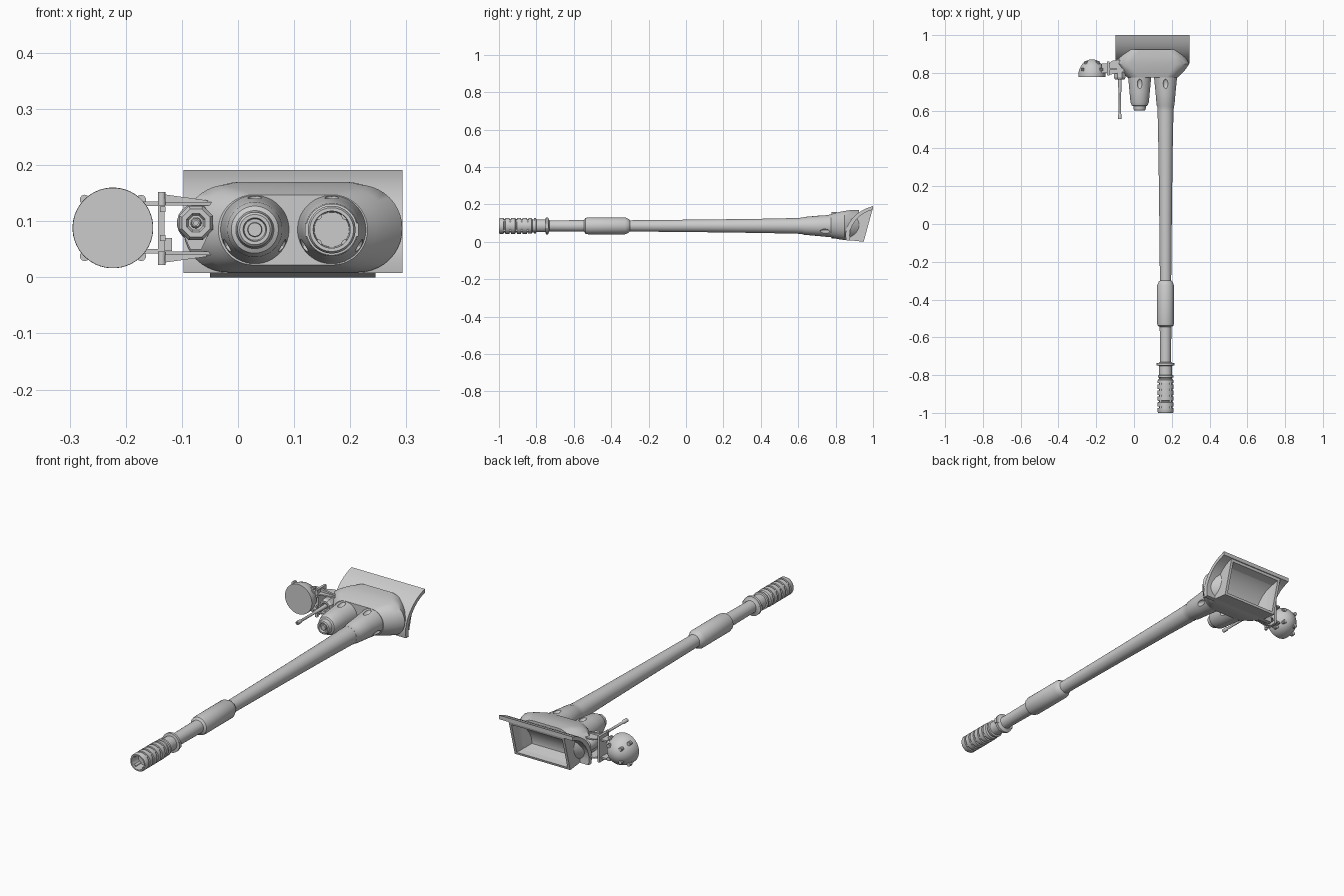
import bpy, bmesh, math
from mathutils import Vector, Matrix

if "Cube" in bpy.data.objects:
    bpy.data.objects.remove(bpy.data.objects["Cube"])

grey = bpy.data.materials.new("painted_grey")
grey.diffuse_color = (0.6, 0.6, 0.6, 1)
grey.use_nodes = True
grey.node_tree.nodes["Principled BSDF"].inputs["Base Color"].default_value = grey.diffuse_color
CZ = 0.085           # height of the gun axes
GUN_X, COAX_X = 0.167, 0.03


def finish(name, bm, cutters=(), angle=32):
    bmesh.ops.recalc_face_normals(bm, faces=bm.faces[:])
    me = bpy.data.meshes.new(name)
    bm.to_mesh(me)
    bm.free()
    ob = bpy.data.objects.new(name, me)
    bpy.context.collection.objects.link(ob)
    me.materials.append(grey)
    bpy.ops.object.select_all(action='DESELECT')
    ob.select_set(True)
    bpy.context.view_layer.objects.active = ob
    for c in cutters:
        m = ob.modifiers.new("cut", 'BOOLEAN')
        m.operation, m.solver, m.object = 'DIFFERENCE', 'EXACT', c
        bpy.ops.object.modifier_apply(modifier=m.name)
    bpy.ops.object.shade_smooth_by_angle(angle=math.radians(angle))
    return ob


def loft(name, rings, **kw):
    """Skin a list of equal-length point rings and cap both ends."""
    bm = bmesh.new()
    vs = [[bm.verts.new(p) for p in r] for r in rings]
    n = len(vs[0])
    for a, b in zip(vs, vs[1:]):
        for i in range(n):
            j = (i + 1) % n
            bm.faces.new((a[i], a[j], b[j], b[i]))
    bm.faces.new(vs[0])
    bm.faces.new(vs[-1])
    return finish(name, bm, **kw)


def lathe(name, profile, x, z, segs=40, **kw):
    """Revolve (y, radius) points about an axis parallel to y."""
    tau = 2 * math.pi / segs
    return loft(name, [[(x + r * math.cos((i + .5) * tau), y, z + r * math.sin((i + .5) * tau))
                        for i in range(segs)] for y, r in profile], **kw)


def prism_x(name, prof, x0, x1, **kw):
    return loft(name, [[(x, y, z) for y, z in prof] for x in (x0, x1)], **kw)


def box(name, x0, x1, y0, y1, z0, z1):
    return prism_x(name, [(y0, z0), (y1, z0), (y1, z1), (y0, z1)], x0, x1)


def hide(ob):
    ob.hide_render = True
    ob.hide_set(True)
    return ob


def stadium(y, hw, z0, z1, n=20, cx=0.098):
    h, cz, pts = (z1 - z0) / 2, (z0 + z1) / 2, []
    for side in (1, -1):
        for i in range(n + 1):
            a = -math.pi / 2 + math.pi * i / n
            pts.append((cx + side * (hw - h + h * math.cos(a)), y, cz + side * h * math.sin(a)))
    return pts


def rect(y, x0, x1, z0, z1):
    return [(x0, y, z0), (x1, y, z0), (x1, y, z1), (x0, y, z1)]


# --- Mantlet: curved shield, gun boss and hollow rear box ---
outer = [(.857, .008), (.852, .035), (.856, .065), (.867, .093), (.885, .12),
         (.91, .146), (.94, .167), (.97, .181), (1, .191)]
inner = [(1, .172), (.975, .164), (.948, .151), (.924, .133), (.904, .111),
         (.889, .087), (.878, .062), (.875, .035), (.878, .008)]
prism_x("mantlet_shield", outer + inner, -.097, .293)

pocket = hide(loft("pocket_cutter", [rect(.872, -.01, .205, .032, .115),
                                     rect(.95, -.037, .232, .011, .152),
                                     rect(1.05, -.037, .232, .011, .168)]))
loft("gun_boss", [stadium(.775, .133, .022, .147), stadium(.79, .148, .019, .152),
                  stadium(.815, .172, .014, .158), stadium(.848, .195, .009, .165),
                  stadium(.885, .175, .009, .170), stadium(.925, .147, .009, .170)],
     cutters=[pocket], angle=40)
prism_x("rear_box", [(.86, .01), (.95, 0), (.998, .176), (.96, .162), (.93, .145),
                     (.90, .115), (.88, .08), (.868, .05)], -.05, .245, cutters=[pocket])


# --- Gun sleeves with three teardrop recesses each ---
def recesses(x):
    out = []
    for a in (90, -30, 210):
        bm = bmesh.new()
        bmesh.ops.create_uvsphere(bm, u_segments=16, v_segments=10, radius=1)
        d = Vector((math.cos(math.radians(a)), 0, math.sin(math.radians(a))))
        bmesh.ops.transform(bm, verts=bm.verts[:], matrix=(
            Matrix.Translation(Vector((x, .742, CZ)) + d * .058)
            @ Matrix.Rotation(math.radians(90 - a), 4, 'Y')
            @ Matrix.Diagonal((.013, .026, .011, 1))))
        out.append(hide(finish("recess_cutter", bm)))
    return out


lathe("gun_sleeve", [(.80, .062), (.775, .061), (.70, .0535), (.63, .0475), (.622, .044),
                     (.60, .043)], GUN_X, CZ, cutters=recesses(GUN_X))
lathe("coaxial_sleeve", [(.80, .062), (.775, .061), (.70, .054), (.645, .049), (.628, .042),
                         (.624, .034), (.604, .031), (.60, .027), (.60, .021), (.612, .019),
                         (.612, .013), (.603, .012), (.603, .009)],
      COAX_X, CZ, cutters=recesses(COAX_X))

# --- Main barrel with evacuator ---
lathe("barrel", [(.61, .0425), (.4, .038), (.1, .034), (-.30, .030), (-.305, .036), (-.325, .045),
                 (-.525, .045), (-.538, .042), (-.545, .031), (-.73, .029), (-.735, .036),
                 (-.737, .046), (-.749, .046), (-.751, .034), (-.80, .034), (-.802, .041),
                 (-.812, .041), (-.814, .035), (-.83, .035)], GUN_X, CZ)
# Collar lugs behind the muzzle brake
for s in (-1, 1):
    box("collar_lug", GUN_X + s * .041 - .007, GUN_X + s * .041 + .007, -.75, -.735, CZ - .012, CZ + .012)

# --- Muzzle brake: ribs, grooves and open bore ---
brake = [(-.82, .034), (-.825, .041)]
for i in range(5):
    y = -.842 - i * .031
    brake += [(y, .0425), (y - .001, .036), (y - .008, .036), (y - .009, .0425)]
brake += [(-.994, .0425), (-1, .039), (-1, .033), (-.95, .031)]
lathe("muzzle_brake", brake, GUN_X, CZ)
for a in range(4):   # bars bridging the grooves
    t = math.radians(45 + 90 * a)
    lathe("brake_bar", [(-.835, .007), (-.99, .007)], GUN_X + .0345 * math.cos(t),
          CZ + .0345 * math.sin(t), 12)

# --- Machine gun in its mount ---
MX, MZ = -.075, .097
lathe("machine_gun_barrel", [(.78, .010), (.70, .008), (.69, .006), (.585, .006), (.58, .009),
                             (.557, .009), (.555, .007), (.555, .004), (.57, .004)], MX, MZ, 16)
lathe("machine_gun_collar", [(.86, .024), (.81, .033), (.775, .033), (.765, .027),
                             (.765, .018), (.772, .014)], MX, MZ, 8, angle=20)
lathe("machine_gun_ball", [(.875, .012), (.868, .026), (.85, .034), (.82, .034), (.80, .03)], MX, MZ, 20)
loft("mount_chin", [[(MX - .024, y, .08), (MX - .010, y, .05), (MX + .010, y, .05),
                     (MX + .024, y, .08)] for y in (.785, .85)])

# --- Searchlight: flat lens, domed back and bolts ---
LX, LZ = -.223, .088
dome = [(.777, .0715)] + [(.785 + .087 * math.sin(t), .072 * math.cos(t))
                          for t in [i * math.pi / 2 / 12.2 for i in range(13)]]
lathe("searchlight", dome, LX, LZ, 48)
for k in range(4):
    t = math.radians(45 + 90 * k)
    for y, r in ((.818, .071), (.855, .044)):
        x, z = LX + r * math.cos(t), LZ + r * math.sin(t)
        lathe("searchlight_bolt", [(y - .009, .006), (y - .009, .009), (y + .009, .009),
                                   (y + .009, .006)], x, z, 10)

# --- Searchlight bracket ---
box("bracket_plate", -.143, -.131, .80, .86, .026, .152)
for z in (.145, .121, .07, .034):
    box("bracket_bolt", -.139, -.129, .788, .801, z - .005, z + .005)
box("bracket_latch", -.131, -.118, .795, .825, .047, .07)
plan = [(-.132, .79), (-.132, .85), (-.115, .864), (-.085, .87), (-.06, .862),
        (-.042, .84), (-.03, .81)]
for s, zc in ((1, .131), (-1, .043)):
    z = .131 if s > 0 else .046
    box("light_arm", -.172, -.14, .80, .85, z - .004, z + .004)
    # gusset plate with a tapered rib
    loft("gusset_plate", [[(x, y, zc + d) for x, y in plan] for d in (-.003, .003)])
    loft("gusset_rib", [[(-.133, y, zc), (-.133, y, zc + s * .017), (-.026, y, zc + s * .002),
                         (-.026, y, zc)] for y in (.815, .825)])
    # hinge pin
    bm = bmesh.new()
    bmesh.ops.create_cone(bm, cap_ends=True, segments=12, radius1=.007, radius2=.007, depth=.024,
                          matrix=Matrix.Translation((-.136, .792, zc + s * .009)))
    finish("hinge_pin", bm)
